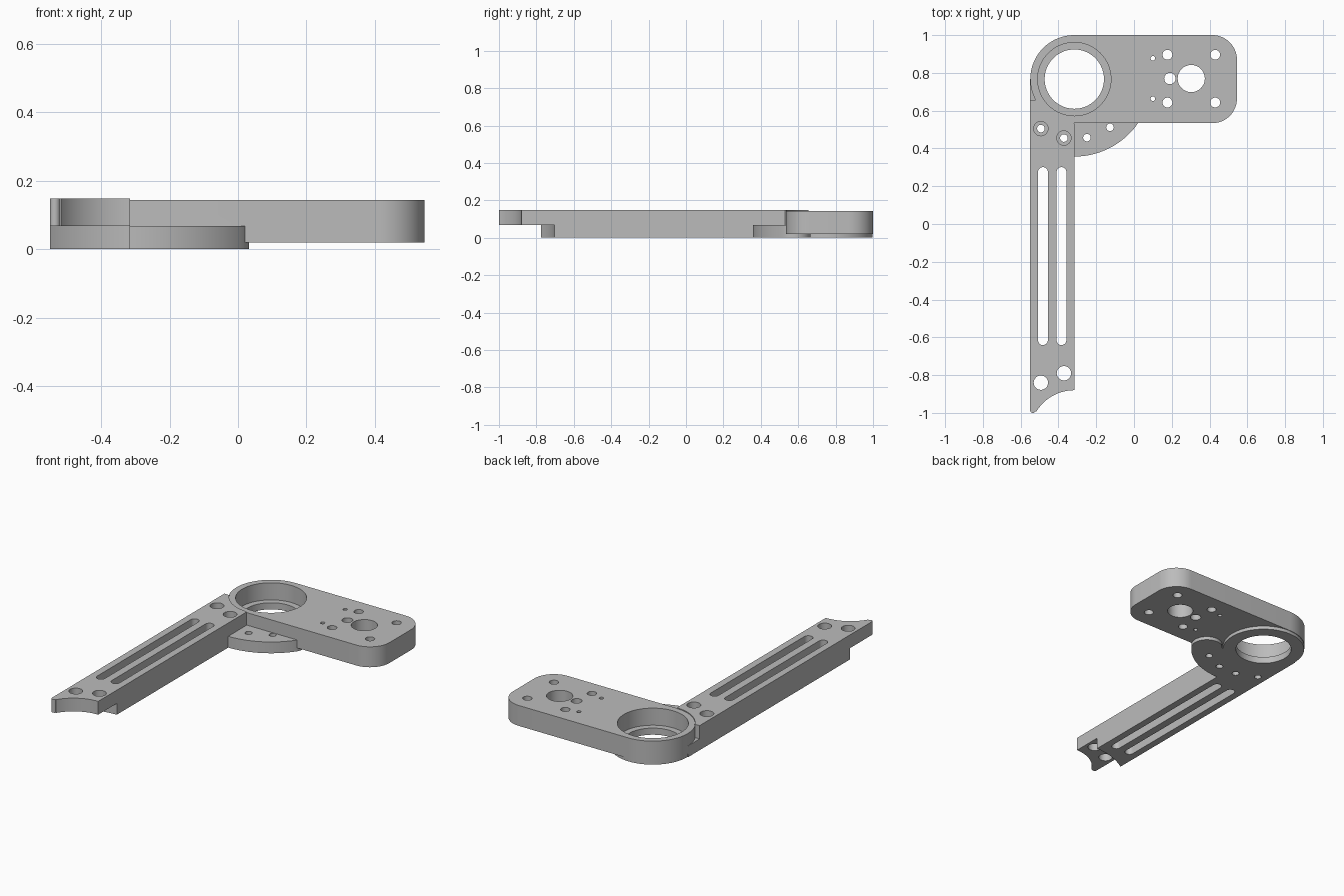
import bpy, bmesh, math

if "Cube" in bpy.data.objects:
    bpy.data.objects.remove(bpy.data.objects["Cube"])

HEAD = (-0.316, 0.767)     # centre of the bearing head
ELBOW = (-0.316, -1.115)   # centre of the mating joint at the far end
LEFT, RIGHT = -0.55, -0.315
TOP, STEP = 0.148, 0.068


def arc(c, r, a0, a1, n=24):
    """Points on an arc, angles in degrees."""
    angles = [math.radians(a0 + (a1 - a0) * i / n) for i in range(n + 1)]
    return [(c[0] + r * math.cos(a), c[1] + r * math.sin(a)) for a in angles]


def polar(c, r, a):
    return arc(c, r, a, a, 1)[0]


def prism(name, outline, z0, z1):
    """Closed solid from a flat outline."""
    bm = bmesh.new()
    face = bm.faces.new([bm.verts.new((x, y, z0)) for x, y in outline])
    ext = bmesh.ops.extrude_face_region(bm, geom=[face])
    for v in ext["geom"]:
        if isinstance(v, bmesh.types.BMVert):
            v.co.z = z1
    bmesh.ops.recalc_face_normals(bm, faces=bm.faces[:])
    mesh = bpy.data.meshes.new(name)
    bm.to_mesh(mesh)
    bm.free()
    obj = bpy.data.objects.new(name, mesh)
    bpy.context.collection.objects.link(obj)
    return obj


def disc(name, c, r, z0, z1, n=48):
    return prism(name, arc(c, r, 0, 360, n)[:-1], z0, z1)


def combine(target, other, operation):
    mod = target.modifiers.new(operation.lower(), 'BOOLEAN')
    mod.operation = operation
    mod.solver = 'EXACT'
    mod.object = other
    bpy.context.view_layer.objects.active = target
    bpy.ops.object.modifier_apply(modifier=mod.name)
    bpy.data.objects.remove(other)


# Long arm: rounded tip, concave joint end, concave head end
arm_outline = (arc((LEFT + 0.015, -0.985), 0.015, 180, 330, 10)
               + arc(ELBOW, 0.235, 149, 90)
               + [(RIGHT, 0.53)]
               + arc(HEAD, 0.23, 269, 209)
               + [(LEFT, 0.656)])
bracket = prism("arm_bracket", arm_outline, 0, TOP)

# Lap recess under the joint end
combine(bracket, disc("lap_recess", ELBOW, 0.412, -0.1, STEP, 96), 'DIFFERENCE')

# Curved flange with a round end beside the arm
cap = polar(HEAD, 0.3225, -36)
flange = (arc(HEAD, 0.41, -97, -36, 32)[:-1]
          + arc(cap, 0.0875, -36, 144)
          + arc(HEAD, 0.225, -40, -97, 32))
combine(bracket, prism("flange", flange, 0, STEP), 'UNION')

# Low shoulder between arm and head on the outer side
shoulder = [(LEFT, 0.6), (-0.48, 0.6)] + arc(HEAD, 0.225, 212, 180, 10) + [(LEFT, 0.767)]
combine(bracket, prism("shoulder", shoulder, 0, STEP), 'UNION')

# Mounting plate with round head end and rounded corners
plate = (arc(HEAD, 0.233, 90, 270, 48)
         + arc((0.415, 0.664), 0.13, -90, 0, 16)
         + arc((0.415, 0.87), 0.13, 0, 90, 16))
combine(bracket, prism("plate", plate, 0.02, 0.143), 'UNION')

# Bearing lip under the head
combine(bracket, disc("bearing_lip", HEAD, 0.23, 0, 0.05, 96), 'UNION')

# Bearing bore and its through opening
combine(bracket, disc("bore", HEAD, 0.194, 0.04, 0.3, 96), 'DIFFERENCE')
combine(bracket, disc("opening", HEAD, 0.157, -0.1, 0.3, 96), 'DIFFERENCE')

# Two long slots in the arm
for x in (-0.482, -0.384):
    slot = arc((x, 0.275), 0.026, 0, 180, 16) + arc((x, -0.615), 0.026, 180, 360, 16)
    combine(bracket, prism("slot", slot, -0.1, 0.3), 'DIFFERENCE')

# Round holes: x, y, radius
holes = [(-0.493, -0.84, 0.038), (-0.371, -0.79, 0.038),
         (-0.493, 0.505, 0.02), (-0.371, 0.455, 0.02),
         (-0.249, 0.457, 0.02), (-0.127, 0.512, 0.02),
         (0.303, 0.77, 0.072), (0.19, 0.77, 0.03),
         (0.1, 0.877, 0.012), (0.1, 0.663, 0.012)]
holes += [(x, y, 0.026) for x in (0.177, 0.43) for y in (0.643, 0.896)]
for x, y, r in holes:
    combine(bracket, disc("hole", (x, y), r, -0.1, 0.3, 32), 'DIFFERENCE')

# Counterbores for screw heads at the head end of the arm
for x, y in ((-0.493, 0.505), (-0.371, 0.455)):
    combine(bracket, disc("counterbore", (x, y), 0.038, STEP, 0.3, 32), 'DIFFERENCE')

# Plain grey finish
grey = bpy.data.materials.new("light_grey")
grey.diffuse_color = (0.5, 0.5, 0.5, 1)
grey.use_nodes = True
grey.node_tree.nodes["Principled BSDF"].inputs["Base Color"].default_value = grey.diffuse_color
bracket.data.materials.clear()
bracket.data.materials.append(grey)

bpy.ops.object.select_all(action='DESELECT')
bracket.select_set(True)
bpy.context.view_layer.objects.active = bracket
bpy.ops.object.shade_smooth_by_angle(angle=math.radians(30))
